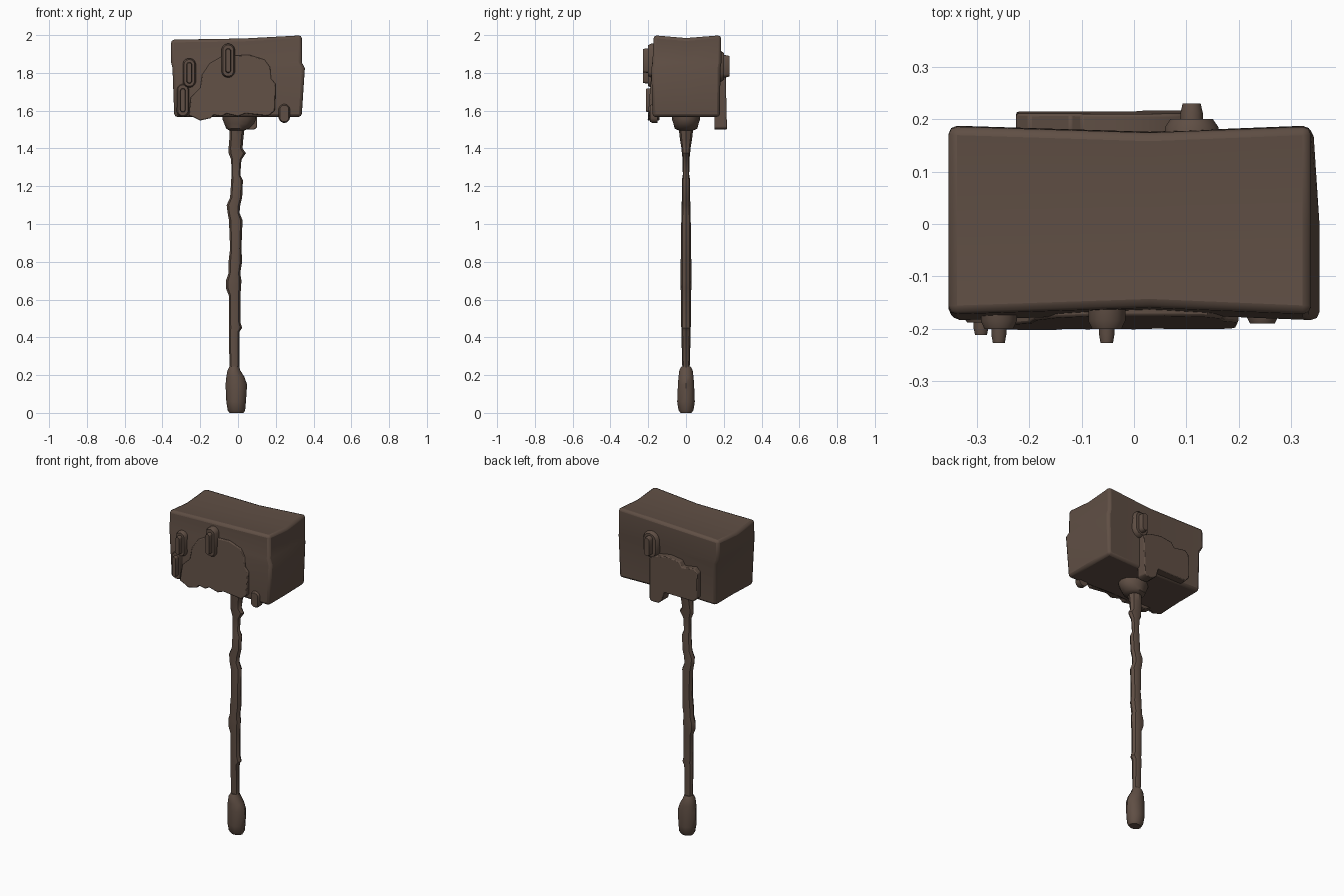
import bpy, bmesh, math

if "Cube" in bpy.data.objects:
    bpy.data.objects.remove(bpy.data.objects["Cube"])

# One dark brown for the whole hammer
brown = bpy.data.materials.new("dark brown")
brown.diffuse_color = (0.115, 0.077, 0.058, 1)
brown.use_nodes = True
brown.node_tree.nodes["Principled BSDF"].inputs["Base Color"].default_value = brown.diffuse_color


def finish(name, bm, bevel=0, angle=35):
    bmesh.ops.recalc_face_normals(bm, faces=bm.faces)
    mesh = bpy.data.meshes.new(name)
    bm.to_mesh(mesh)
    bm.free()
    obj = bpy.data.objects.new(name, mesh)
    bpy.context.collection.objects.link(obj)
    mesh.materials.append(brown)
    bpy.ops.object.select_all(action='DESELECT')
    obj.select_set(True)
    bpy.context.view_layer.objects.active = obj
    if bevel:
        mod = obj.modifiers.new("bevel", 'BEVEL')
        mod.width, mod.segments = bevel, 2
        mod.limit_method, mod.angle_limit = 'ANGLE', math.radians(40)
    bpy.ops.object.shade_smooth_by_angle(angle=math.radians(angle))
    return obj


def loft(name, rings, angle=35):
    """Skin rings of points with capped ends."""
    bm = bmesh.new()
    rows = [[bm.verts.new(p) for p in ring] for ring in rings]
    n = len(rows[0])
    for a, b in zip(rows, rows[1:]):
        for i in range(n):
            bm.faces.new((a[i], a[(i + 1) % n], b[(i + 1) % n], b[i]))
    bm.faces.new(rows[0])
    bm.faces.new(rows[-1])
    return finish(name, bm, 0, angle)


def column(name, sections, sides=10):
    """Vertical loft; sections are z, x min, x max, y half width."""
    rings = []
    for z, x0, x1, h in sections:
        cx, r = (x0 + x1) / 2, (x1 - x0) / 2
        rings.append([(cx + r * math.cos(t), h * math.sin(t), z)
                      for t in (2 * math.pi * i / sides for i in range(sides))])
    return loft(name, rings, 40)


# Head block: eight-point rings with a step near the top, waist and dipped top
# z, left x at front/back, right x at front/back, y front, y back
levels = [(1.567, -.338, -.33, .337, .333, -.178, .180),
          (1.825, -.348, -.335, .354, .342, -.184, .183),
          (1.855, -.354, -.354, .338, .338, -.178, .188),
          (1.990, -.354, -.354, .338, .338, -.172, .186)]
bm = bmesh.new()
rows = []
for k, (z, lf, lb, rf, rb, yf, yb) in enumerate(levels):
    top = k == 3
    lz, mz, rz = (1.977, 1.983, 2.0) if top else (z, z, z)
    dip = .015 if top else 0
    ring = [(lf, yf, lz), (.03, yf + .013, mz), (rf, yf, rz),
            (rf, 0, rz - dip), (rb, yb, rz), (.03, yb - .012, mz),
            (lb, yb, lz), (lb, 0, lz - dip)]
    rows.append([bm.verts.new(p) for p in ring])
for a, b in zip(rows, rows[1:]):
    for i in range(8):
        bm.faces.new((a[i], a[(i + 1) % 8], b[(i + 1) % 8], b[i]))
for row, z in ((rows[0], 1.567), (rows[-1], 1.972)):
    c = bm.verts.new((.03, 0, z))
    for i in (0, 2, 4, 6):
        bm.faces.new((row[i], row[(i + 1) % 8], c, row[i - 1]))
finish("hammer_head", bm, .016)


def plate(name, outline, y_low, y_high, z_low, z_high, inner):
    """Raised melted plate whose face slopes from y_low to y_high."""
    bm = bmesh.new()
    front = []
    for x, z in outline:
        t = (z - z_low) / (z_high - z_low)
        front.append(bm.verts.new((x, y_low + t * (y_high - y_low), z)))
    back = [bm.verts.new((v.co.x, inner, v.co.z)) for v in front]
    n = len(front)
    bm.faces.new(front)
    bm.faces.new(back)
    for i in range(n):
        j = (i + 1) % n
        bm.faces.new((front[i], front[j], back[j], back[i]))
    return finish(name, bm, .005)


# Dripping plates on front and back
plate("front_drip_plate",
      [(-.26, 1.575), (-.25, 1.67), (-.20, 1.72), (-.19, 1.79), (-.15, 1.85),
       (-.08, 1.89), (.06, 1.895), (.14, 1.87), (.17, 1.83), (.175, 1.77),
       (.20, 1.74), (.195, 1.60), (.16, 1.572), (.04, 1.585), (0, 1.57),
       (-.06, 1.585), (-.085, 1.57), (-.13, 1.578), (-.145, 1.56),
       (-.20, 1.548), (-.235, 1.565)],
      -.203, -.175, 1.55, 1.9, -.14)
plate("back_drip_plate",
      [(.10, 1.51), (.085, 1.50), (.04, 1.50), (.015, 1.52), (0, 1.575),
       (-.20, 1.572), (-.225, 1.60), (-.225, 1.75), (-.20, 1.775),
       (-.12, 1.76), (-.10, 1.79), (-.02, 1.80), (.06, 1.785), (.105, 1.76)],
      .217, .21, 1.5, 1.8, .15)


def pill(name, x, z, half_w, half_h, y0, y1):
    """Upright capsule pad with a narrowed outer face."""
    def ring(y, inset):
        r, pts = half_w - inset, []
        for i in range(16):
            t = 2 * math.pi * (i + .5) / 16
            lift = (half_h - half_w) * (1 if math.sin(t) > 0 else -1)
            pts.append((x + r * math.cos(t), y, z + lift + r * math.sin(t)))
        return pts
    return loft(name, [ring(y0, 0), ring(y0 + (y1 - y0) * .7, 0),
                       ring(y1, half_w * .2)], 50)


# Rounded studs, each a wide pad with a narrow ridge on it
studs = [(-.052, 1.865, .036, .090, -1, .200, .227),
         (-.258, 1.800, .035, .078, -1, .200, .227),
         (-.292, 1.655, .034, .088, -1, .188, .212),
         (.245, 1.585, .030, .050, -1, .190, 0),
         (.110, 1.835, .052, .082, 1, .200, .230)]
for i, (x, z, w, h, side, pad, ridge) in enumerate(studs):
    pill(f"stud_pad_{i}", x, z, w, h, side * .15, side * pad)
    if ridge:
        pill(f"stud_ridge_{i}", x, z, w * .42, h * .72, side * .17, side * ridge)

# Collar under the head
column("collar", [(1.58, -.085, .095, .076), (1.555, -.082, .095, .075),
                  (1.53, -.072, .085, .066), (1.505, -.062, .06, .06),
                  (1.495, -.045, .03, .038)], 12)

# Knobbly handle
column("handle", [
    (.22, -.045, .008, .019), (.43, -.048, .008, .025), (.45, -.048, .022, .025),
    (.48, -.048, .012, .026), (.62, -.048, .012, .027), (.66, -.064, .016, .028),
    (.70, -.064, .018, .028), (.74, -.05, .012, .028), (.80, -.05, .022, .028),
    (.87, -.042, .018, .027), (1.02, -.048, .024, .025), (1.06, -.055, .008, .024),
    (1.10, -.06, .012, .023), (1.14, -.042, .022, .022), (1.23, -.036, .026, .022),
    (1.26, -.035, .012, .017), (1.34, -.036, .018, .018), (1.375, -.05, .042, .022),
    (1.40, -.05, .024, .024), (1.45, -.046, .028, .032), (1.50, -.046, .034, .038)], 8)

# Pommel at the bottom
column("pommel", [(0, -.045, .03, .03), (.015, -.055, .038, .042),
                  (.06, -.062, .042, .049), (.15, -.066, .048, .045),
                  (.19, -.062, .034, .042), (.225, -.056, .012, .037),
                  (.245, -.045, .006, .026)])
